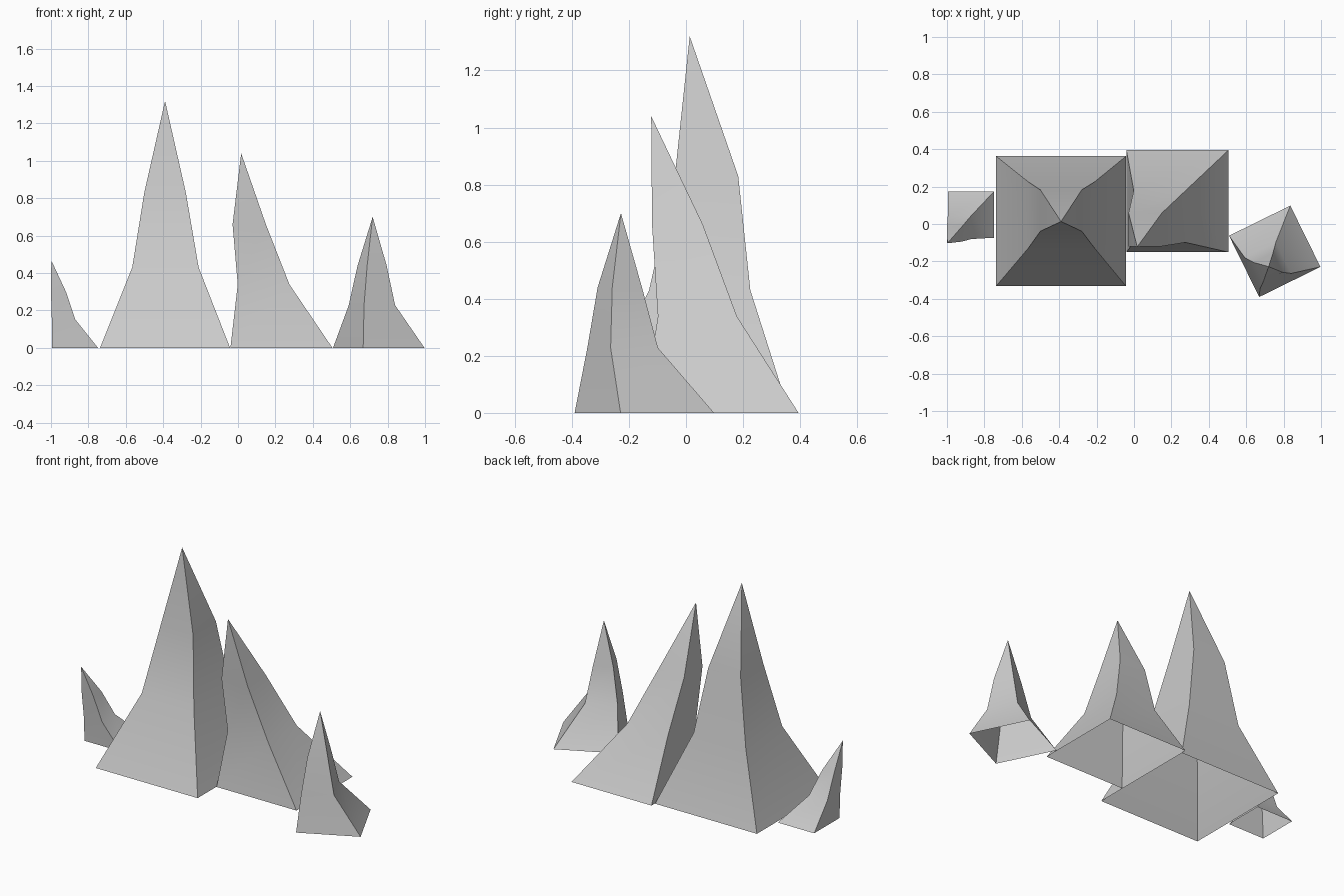
import bpy, bmesh
from math import radians, cos, sin

if "Cube" in bpy.data.objects:
    bpy.data.objects.remove(bpy.data.objects["Cube"])


def spike(name, rings, apex, turn=0.0):
    """Open-bottomed four-sided spike; each ring is (x, y, z, side length)."""
    bm = bmesh.new()
    c, s = cos(radians(turn)), sin(radians(turn))
    loops = []
    for x, y, z, size in rings:
        h = size / 2
        loops.append([bm.verts.new((x + u * h * c - v * h * s, y + u * h * s + v * h * c, z))
                      for u, v in ((-1, -1), (1, -1), (1, 1), (-1, 1))])
    tip = bm.verts.new(apex)
    for i in range(4):
        j = (i + 1) % 4
        for lo, hi in zip(loops, loops[1:]):
            bm.faces.new((lo[i], lo[j], hi[j], hi[i]))
        bm.faces.new((loops[-1][i], loops[-1][j], tip))
    mesh = bpy.data.meshes.new(name)
    bm.to_mesh(mesh)
    bm.free()
    ob = bpy.data.objects.new(name, mesh)
    bpy.context.collection.objects.link(ob)
    bpy.ops.object.select_all(action='DESELECT')
    ob.select_set(True)
    bpy.context.view_layer.objects.active = ob
    bpy.ops.object.shade_smooth_by_angle(angle=radians(30))
    return ob


# Tallest spike
spike("tall_spike", [(-0.39, 0.015, 0, 0.695), (-0.388, 0.048, 0.43, 0.355),
                     (-0.39, 0.072, 0.83, 0.222)], (-0.39, 0.013, 1.32))
# Second spike, leaning to the front left
spike("leaning_spike", [(0.232, 0.122, 0, 0.545), (0.137, 0.04, 0.338, 0.277),
                        (0.06, -0.03, 0.66, 0.178)], (0.017, -0.122, 1.04))
# Small turned spike at the right
spike("turned_spike", [(0.7525, -0.146, 0, 0.365), (0.716, -0.222, 0.228, 0.185),
                       (0.717, -0.232, 0.44, 0.116)], (0.72, -0.228, 0.70), 26.2)
# Smallest spike at the left
spike("small_spike", [(-0.872, 0.05, 0, 0.247), (-0.933, -0.018, 0.152, 0.125),
                      (-0.96, -0.054, 0.30, 0.08)], (-0.998, -0.103, 0.467))
